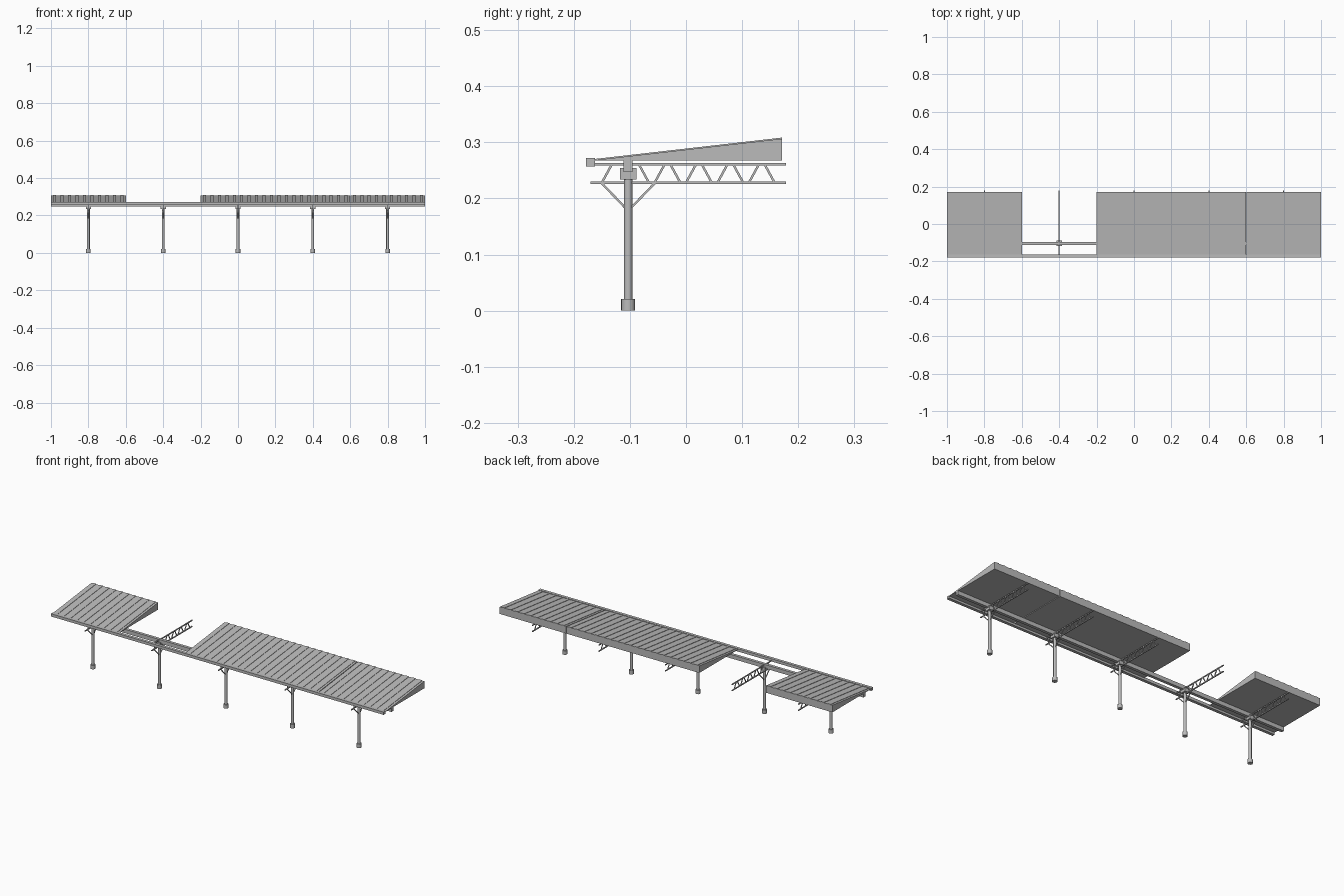
import bpy, bmesh, math
from mathutils import Vector

cube = bpy.data.objects.get("Cube")
if cube:
    bpy.data.objects.remove(cube, do_unlink=True)

grey = bpy.data.materials.new("plain_grey")
grey.use_nodes = True
colour = (0.5, 0.5, 0.5, 1)
grey.diffuse_color = colour
grey.node_tree.nodes["Principled BSDF"].inputs["Base Color"].default_value = colour

COLUMN_Y = -0.103


def finish(name, bm):
    bmesh.ops.recalc_face_normals(bm, faces=bm.faces[:])
    mesh = bpy.data.meshes.new(name)
    bm.to_mesh(mesh)
    bm.free()
    mesh.materials.append(grey)
    obj = bpy.data.objects.new(name, mesh)
    bpy.context.collection.objects.link(obj)
    return obj


def add_box(bm, x0, x1, y0, y1, z0, z1):
    verts = bmesh.ops.create_cube(bm, size=1)["verts"]
    for v in verts:
        v.co = Vector(((x0 + x1) / 2 + v.co.x * (x1 - x0),
                       (y0 + y1) / 2 + v.co.y * (y1 - y0),
                       (z0 + z1) / 2 + v.co.z * (z1 - z0)))


def add_bar(bm, x, start, end, size=0.005):
    """Square bar in the plane at x, between two (y, z) points."""
    a, b = Vector((x, *start)), Vector((x, *end))
    turn = (b - a).to_track_quat("Z", "X")
    for v in bmesh.ops.create_cube(bm, size=1)["verts"]:
        local = Vector((v.co.x * size, v.co.y * size, v.co.z * (b - a).length))
        v.co = turn @ local + (a + b) / 2


def add_prism(bm, x0, x1, profile):
    """Extrude a (y, z) outline along x."""
    face = bm.faces.new([bm.verts.new((x0, y, z)) for y, z in profile])
    out = bmesh.ops.extrude_face_region(bm, geom=[face])["geom"]
    for v in out:
        if isinstance(v, bmesh.types.BMVert):
            v.co.x = x1


def add_cylinder(bm, x, radius, z0, z1):
    verts = bmesh.ops.create_cone(bm, cap_ends=True, segments=16, radius1=radius,
                                  radius2=radius, depth=z1 - z0)["verts"]
    for v in verts:
        v.co += Vector((x, COLUMN_Y, (z0 + z1) / 2))


# Long beams
bm = bmesh.new()
add_box(bm, -1, 1, -0.178, -0.162, 0.257, 0.272)
finish("front_beam", bm)
bm = bmesh.new()
add_box(bm, -1, 1, COLUMN_Y - 0.008, COLUMN_Y + 0.008, 0.247, 0.268)
finish("column_beam", bm)

# Columns, each with a bracket, struts and roof truss
for i in range(5):
    x = -0.8 + 0.4 * i
    bm = bmesh.new()
    add_cylinder(bm, x, 0.0075, 0, 0.25)
    add_cylinder(bm, x, 0.0125, 0, 0.021)
    column = finish(f"column_{i + 1}", bm)
    bpy.ops.object.select_all(action="DESELECT")
    column.select_set(True)
    bpy.context.view_layer.objects.active = column
    bpy.ops.object.shade_smooth_by_angle(angle=math.radians(40))

    bm = bmesh.new()
    add_box(bm, x - 0.014, x + 0.014, COLUMN_Y - 0.015, COLUMN_Y + 0.015, 0.234, 0.254)
    finish(f"column_bracket_{i + 1}", bm)

    bm = bmesh.new()
    add_bar(bm, x, (-0.17, 0.228), (0.178, 0.228))
    add_bar(bm, x, (-0.174, 0.261), (0.178, 0.261))
    add_bar(bm, x, (-0.15, 0.228), (-0.132, 0.261), 0.004)
    for k in range(9):
        y, lean = -0.075 + 0.028 * k, 0.009 * (-1) ** k
        add_bar(bm, x, (y + lean, 0.228), (y - lean, 0.261), 0.004)
    for side in (-1, 1):
        add_bar(bm, x, (COLUMN_Y, 0.178), (COLUMN_Y + side * 0.048, 0.228), 0.004)
    finish(f"roof_truss_{i + 1}", bm)

# Wedge roof panels with raised ribs running down the slope
FRONT, BACK, BASE, TOP = -0.166, 0.171, 0.268, 0.3065
PITCH, RIB, RISE = 0.04, 0.016, 0.002
for n, (x0, x1) in enumerate([(-1, -0.6), (-0.2, 0.2), (0.2, 0.598), (0.602, 1)]):
    bm = bmesh.new()
    add_prism(bm, x0, x1, [(FRONT, BASE), (BACK, BASE), (BACK, TOP)])
    for k in range(10):
        mid = x0 + PITCH * (k + 0.5) * (x1 - x0) / 0.4
        add_prism(bm, mid - RIB / 2, mid + RIB / 2,
                  [(FRONT, BASE), (BACK, TOP), (BACK, TOP + RISE), (FRONT, BASE + RISE)])
    finish(f"roof_panel_{n + 1}", bm)
